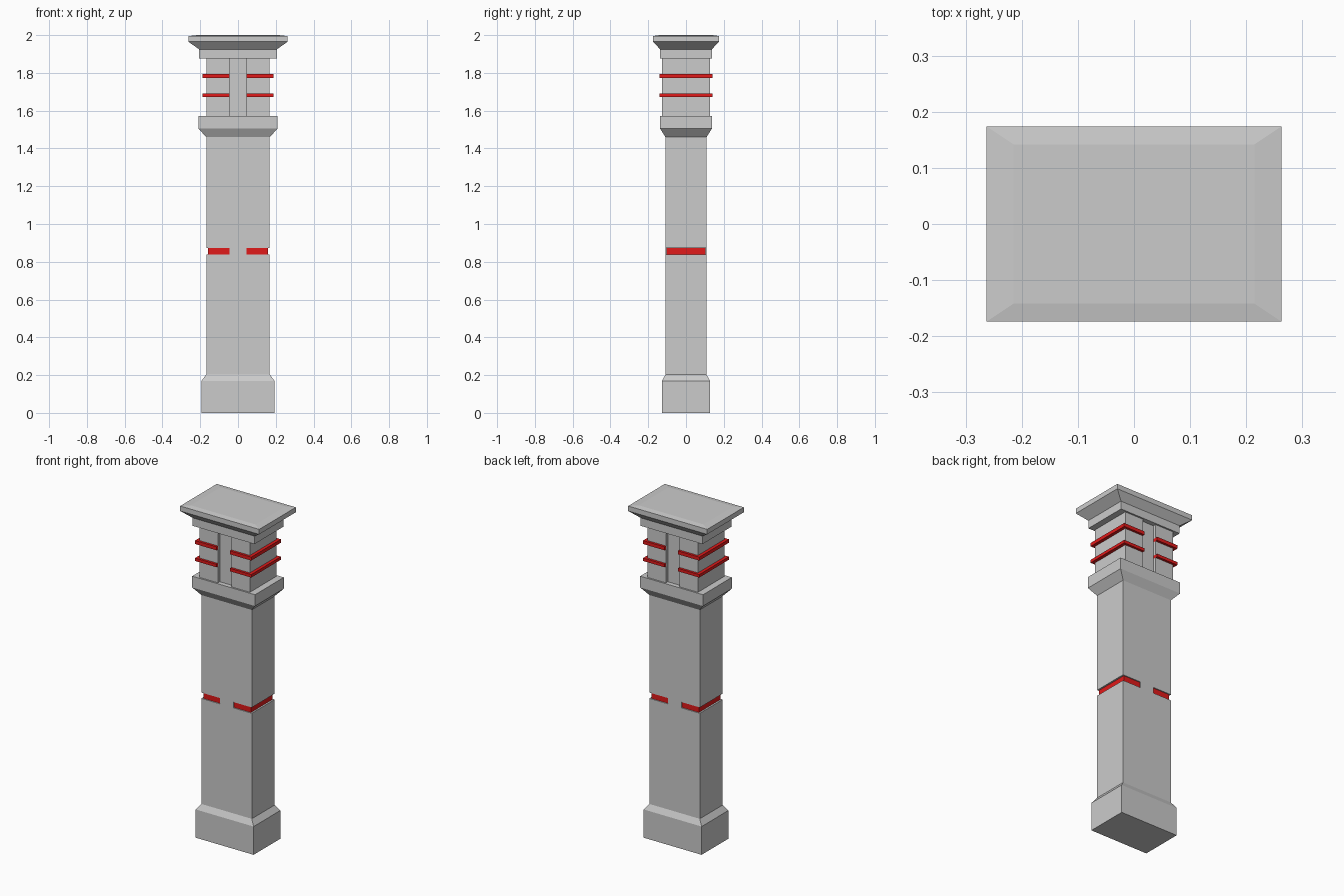
import bpy, bmesh

if "Cube" in bpy.data.objects:
    bpy.data.objects.remove(bpy.data.objects["Cube"])

red = bpy.data.materials.new("red_trim")
red.diffuse_color = (0.75, 0.01, 0.01, 1)
red.use_nodes = True
red.node_tree.nodes["Principled BSDF"].inputs["Base Color"].default_value = red.diffuse_color


def loft(name, rings):
    """Stack rectangles given as (half width, half depth, height) into one closed solid."""
    bm = bmesh.new()
    loops = [[bm.verts.new((sx * hx, sy * hy, z))
              for sx, sy in ((-1, -1), (1, -1), (1, 1), (-1, 1))]
             for hx, hy, z in rings]
    for a, b in zip(loops, loops[1:]):
        for i in range(4):
            j = (i + 1) % 4
            bm.faces.new((a[i], a[j], b[j], b[i]))
    bm.faces.new(loops[0][::-1])
    bm.faces.new(loops[-1])
    mesh = bpy.data.meshes.new(name)
    bm.to_mesh(mesh)
    bm.free()
    ob = bpy.data.objects.new(name, mesh)
    bpy.context.collection.objects.link(ob)
    return ob


def side_pair(name, x0, x1, hy, z0, z1, mat=None):
    """Right-hand box from x0 to x1, mirrored to the left."""
    hx, cx = (x1 - x0) / 2, (x0 + x1) / 2
    ob = loft(name, [(hx, hy, z0), (hx, hy, z1)])
    for v in ob.data.vertices:
        v.co.x += cx
    ob.modifiers.new("mirror", 'MIRROR')
    if mat:
        ob.data.materials.append(mat)
    return ob


GAP = 0.045  # half width of the central strip

# Plinth, shaft with its recess, and flared collar
loft("shaft", [
    (.193, .127, 0), (.193, .127, .17), (.168, .109, .203),
    (.168, .109, .838), (.15, .095, .838), (.15, .095, .873), (.168, .109, .873),
    (.168, .109, 1.46), (.209, .137, 1.505), (.209, .137, 1.573)])

# Plain bridge across the recess, and the red inlay either side
loft("recess_bridge", [(GAP, .109, .838), (GAP, .109, .873)])
side_pair("recess_inlay", GAP, .158, .103, .838, .873, red)

# Neck: recessed core with a raised block on each side
loft("neck_core", [(.1, .109, 1.573), (.1, .109, 1.877)])
side_pair("neck_block", GAP, .168, .127, 1.573, 1.877)
for i, (z0, z1) in enumerate(((1.672, 1.69), (1.774, 1.795))):
    side_pair(f"neck_band_{i + 1}", GAP, .187, .141, z0, z1, red)

# Capital and flared cap with a shallow sloped top
loft("capital", [
    (.206, .137, 1.877), (.206, .137, 1.925), (.263, .174, 1.965),
    (.263, .174, 1.995), (.215, .142, 2.0)])
